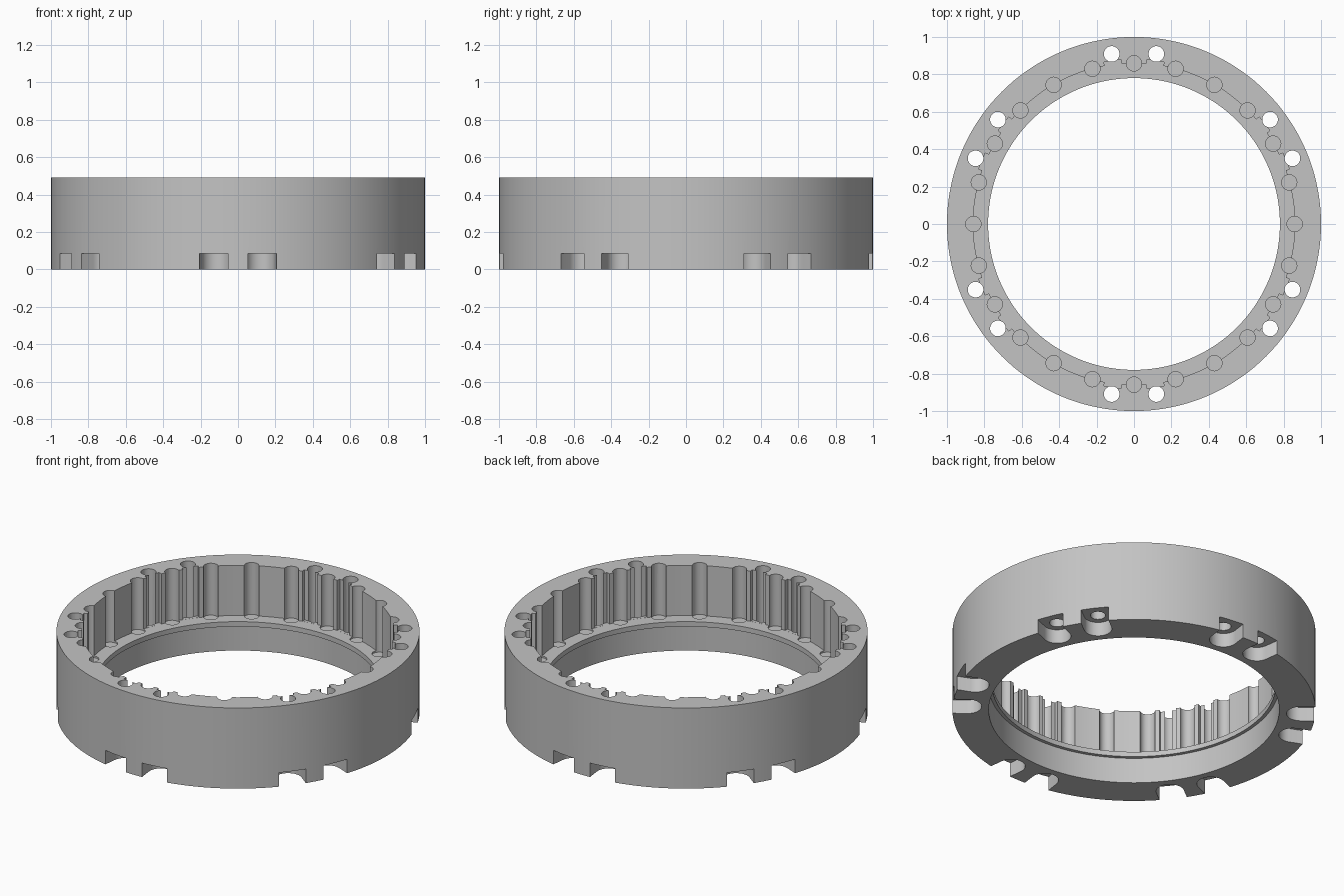
import bpy, bmesh, math
from mathutils import Matrix, Vector

HEIGHT, LEDGE, LIP = 0.49, 0.185, 0.155
BORE, LIP_BORE, LOW_BORE = 0.86, 0.78, 0.80
BOLT_R, SLOT_TOP = 0.917, 0.085

cube = bpy.data.objects.get("Cube")
if cube:
    bpy.data.objects.remove(cube, do_unlink=True)

grey = bpy.data.materials.new("plain_grey")
grey.use_nodes = True
colour = (0.55, 0.55, 0.55, 1)
grey.diffuse_color = colour
grey.node_tree.nodes["Principled BSDF"].inputs["Base Color"].default_value = colour


def make_object(name, bm):
    bmesh.ops.recalc_face_normals(bm, faces=bm.faces)
    mesh = bpy.data.meshes.new(name)
    bm.to_mesh(mesh)
    bm.free()
    mesh.materials.append(grey)
    obj = bpy.data.objects.new(name, mesh)
    bpy.context.collection.objects.link(obj)
    return obj


def add_prism(bm, outline, angle, z0, z1):
    """Extrude a plan outline (radial, sideways) turned to the given angle."""
    turn = Matrix.Rotation(angle, 4, 'Z')
    low = [bm.verts.new(turn @ Vector((x, y, z0))) for x, y in outline]
    face = bm.faces.new(low)
    top = bmesh.ops.extrude_face_region(bm, geom=[face])["geom"]
    verts = [v for v in top if isinstance(v, bmesh.types.BMVert)]
    bmesh.ops.translate(bm, vec=(0, 0, z1 - z0), verts=verts)


def arc(centre, radius, start, end, steps):
    angles = [start + (end - start) * i / steps for i in range(steps + 1)]
    return [(centre + radius * math.cos(a), radius * math.sin(a)) for a in angles]


def cutter(name, outline, angles, z0, z1):
    bm = bmesh.new()
    for a in angles:
        add_prism(bm, outline, a, z0, z1)
    obj = make_object(name, bm)
    obj.hide_render = True
    obj.hide_set(True)
    return obj


# Ring body: stepped section turned around the vertical axis
section = [(1, 0), (1, HEIGHT), (BORE, HEIGHT), (BORE, LEDGE),
           (LIP_BORE, LEDGE), (LIP_BORE, LIP), (LOW_BORE, LIP), (LOW_BORE, 0)]
SEGMENTS = 144
bm = bmesh.new()
rows = []
for i in range(SEGMENTS):
    a = math.tau * i / SEGMENTS
    rows.append([bm.verts.new((r * math.cos(a), r * math.sin(a), z)) for r, z in section])
for i in range(SEGMENTS):
    p, q = rows[i], rows[(i + 1) % SEGMENTS]
    for j in range(len(section)):
        k = (j + 1) % len(section)
        bm.faces.new((p[j], q[j], q[k], p[k]))
ring = make_object("ring_housing", bm)

# Angles of the pin grooves and of the paired bolt holes
pin_angles = [math.radians(15 * i) for i in range(24)]
bolt_angles = [math.radians(30 + 60 * i + s * 7.5) for i in range(6) for s in (-1, 1)]

half = math.pi / 2
circle = lambda c, r: arc(c, r, 0, math.tau, 24)[:-1]
u_slot = arc(BOLT_R, 0.077, half, 3 * half, 16) + [(1.1, -0.077), (1.1, 0.077)]
window = [(0.82, -0.046), (0.88, -0.046), (0.88, 0.046), (0.82, 0.046)]

cutters = [
    cutter("pin_groove_cutter", circle(BORE - 0.001, 0.041), pin_angles, LEDGE - 0.01, 0.6),
    cutter("bolt_slot_cutter", u_slot, bolt_angles, -0.1, SLOT_TOP),
    cutter("bolt_hole_cutter", circle(BOLT_R, 0.042), bolt_angles, 0.04, 0.6),
    cutter("bolt_window_cutter", window, bolt_angles, LEDGE + 0.0005, 0.6),
]
for c in cutters:
    mod = ring.modifiers.new(c.name, 'BOOLEAN')
    mod.operation = 'DIFFERENCE'
    mod.solver = 'EXACT'
    mod.object = c

# Bake the cuts, then drop the helpers
bpy.context.view_layer.update()
baked = bpy.data.meshes.new_from_object(ring.evaluated_get(bpy.context.evaluated_depsgraph_get()))
ring.modifiers.clear()
ring.data = baked
for c in cutters:
    bpy.data.objects.remove(c, do_unlink=True)

# Smooth walls with crisp edges
bpy.ops.object.select_all(action='DESELECT')
ring.select_set(True)
bpy.context.view_layer.objects.active = ring
bpy.ops.object.shade_smooth_by_angle(angle=math.radians(30))
